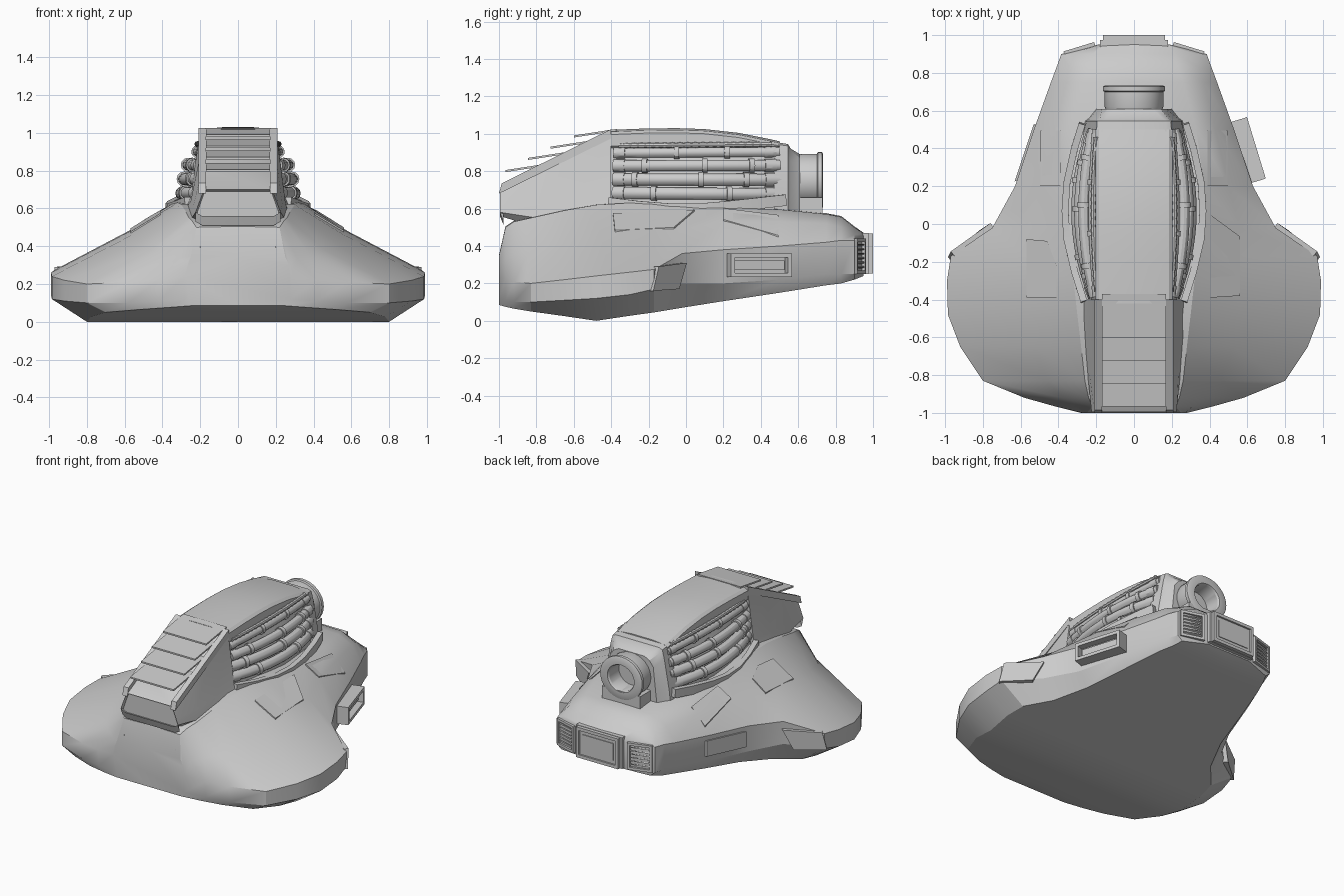
import bpy, bmesh, math
from mathutils import Vector, Matrix
from mathutils.bvhtree import BVHTree

if "Cube" in bpy.data.objects:
    bpy.data.objects.remove(bpy.data.objects["Cube"])


def finish(name, bm, angle=30):
    bmesh.ops.remove_doubles(bm, verts=bm.verts, dist=1e-5)
    bmesh.ops.recalc_face_normals(bm, faces=bm.faces)
    me = bpy.data.meshes.new(name)
    bm.to_mesh(me)
    bm.free()
    ob = bpy.data.objects.new(name, me)
    bpy.context.collection.objects.link(ob)
    bpy.ops.object.select_all(action='DESELECT')
    bpy.context.view_layer.objects.active = ob
    ob.select_set(True)
    bpy.ops.object.shade_smooth_by_angle(angle=math.radians(angle))
    return ob


def skin(name, rings, cap=True, loop=False, angle=30):
    """Skin a list of closed rings of 3D points."""
    bm = bmesh.new()
    vs = [[bm.verts.new(p) for p in r] for r in rings]
    n = len(vs[0])
    pairs = list(zip(vs, vs[1:])) + ([(vs[-1], vs[0])] if loop else [])
    for a, b in pairs:
        for i in range(n):
            j = (i + 1) % n
            bm.faces.new((a[i], a[j], b[j], b[i]))
    if cap and not loop:
        bm.faces.new(vs[0])
        bm.faces.new(vs[-1])
    return finish(name, bm, angle)


def section(y, half):
    """Mirror a half section (bottom to top, x > 0) into a ring."""
    return [(x, y, z) for x, z in half] + [(-x, y, z) for x, z in reversed(half)]


def slab(name, pts, vec):
    lo = [Vector(p) for p in pts]
    return skin(name, [lo, [p + Vector(vec) for p in lo]])


def sweep(name, pts, prof):
    """Sweep a profile (sideways, up) along a path."""
    pts = [Vector(p) for p in pts]
    rings = []
    for i, p in enumerate(pts):
        t = (pts[min(i + 1, len(pts) - 1)] - pts[max(i - 1, 0)]).normalized()
        side = t.cross(Vector((0, 0, 1))).normalized()
        up = side.cross(t)
        rings.append([p + side * a + up * b for a, b in prof])
    return skin(name, rings)


def circle(r, n=12):
    return [(r * math.cos(k * math.tau / n), r * math.sin(k * math.tau / n)) for k in range(n)]


def boxes(name, parts, loc, rotz=0, tilt=0):
    """Several boxes (centre, size) in one mesh; tilted ones for louvres."""
    bm = bmesh.new()
    for c, s in parts:
        m = Matrix.Translation(c) @ Matrix.Rotation(tilt, 4, 'X') @ Matrix.Diagonal((*s, 1))
        bmesh.ops.create_cube(bm, size=1, matrix=m)
    bm.transform(Matrix.Translation(loc) @ Matrix.Rotation(rotz, 4, 'Z'))
    return finish(name, bm)


def frame(w, h, d, b):
    return [((s * (w - b) / 2, 0, 0), (b, d, h)) for s in (1, -1)] + \
           [((0, 0, s * (h - b) / 2), (w - 2 * b, d, b)) for s in (1, -1)]


# Hull: y, bottom z, bottom x, side x, side low z, side high z, mid x/z, top x/z
stations = [
    (-1.00, .085, .25, .28, .12, .24, .27, .30, .25, .345),
    (-.965, .075, .38, .42, .11, .22, .31, .34, .22, .50),
    (-.92, .065, .52, .58, .10, .21, .38, .36, .24, .53),
    (-.83, .05, .70, .80, .10, .20, .46, .38, .26, .55),
    (-.65, .025, .78, .92, .11, .22, .52, .42, .28, .59),
    (-.48, .0, .80, .985, .12, .24, .56, .46, .30, .62),
    (-.30, .027, .81, .99, .14, .26, .58, .475, .32, .63),
    (-.17, .045, .79, .97, .17, .275, .58, .48, .34, .63),
    (-.02, .07, .66, .75, .20, .36, .56, .49, .36, .62),
    (.20, .105, .56, .63, .20, .38, .50, .53, .37, .605),
    (.50, .15, .48, .53, .22, .40, .43, .53, .33, .595),
    (.75, .19, .41, .44, .25, .42, .37, .52, .26, .57),
    (.83, .20, .38, .41, .25, .43, .34, .50, .23, .555),
    (.90, .22, .35, .385, .25, .43, .33, .46, .22, .50),
    (.95, .24, .17, .19, .26, .43, .18, .45, .16, .465)]
rings = [section(y, [(0.001, zb), (wb, zb), (w, lo), (w, hi), (xm, zm), (xt, zt), (0.001, zt + .005)])
         for y, zb, wb, w, lo, hi, xm, zm, xt, zt in stations]
hull = skin("hull", rings)
bm = bmesh.new()
bm.from_mesh(hull.data)
tree = BVHTree.FromBMesh(bm)
bm.free()


def surface_plate(name, poly, t=.009):
    """Thin plate laid on top of the hull."""
    pts = [tree.ray_cast(Vector((x, y, 2)), Vector((0, 0, -1)))[0] for x, y in poly]
    slab(name, [p - Vector((0, 0, .02)) for p in pts], (0, 0, .02 + t))


# Front cowl with sloping face
skin("front_cowl", [section(y, h) for y, h in [
    (-.975, [(.19, .51), (.225, .53), (.215, .58), (.18, .68), (.17, .69)]),
    (-.995, [(.19, .56), (.225, .58), (.21, .62), (.185, .685), (.17, .70)]),
    (-.80, [(.20, .50), (.245, .55), (.235, .62), (.195, .785), (.17, .80)]),
    (-.60, [(.22, .50), (.265, .57), (.25, .64), (.20, .885), (.17, .90)]),
    (-.40, [(.22, .50), (.28, .59), (.25, .66), (.205, .985), (.19, 1.01)])]])

# Central spine and its rear taper
skin("spine", [section(y, [(wb, .55), (wb, .64), (wm, .78), (.195, .925), (.205, .935),
                           (.205, zt - .025), (.185, zt - .01), (.08, zt)]) for y, wb, wm, zt in [
    (-.42, .22, .20, 1.02), (-.22, .27, .23, 1.028), (-.05, .29, .25, 1.03),
    (.10, .295, .255, 1.025), (.28, .27, .24, 1.005), (.43, .25, .22, .975), (.50, .23, .21, .96)]])
skin("rear_bulkhead", [section(y, h) for y, h in [
    (.47, [(.27, .57), (.27, .66), (.21, .88), (.20, .945), (.17, .957)]),
    (.545, [(.26, .57), (.25, .66), (.21, .88), (.195, .935), (.17, .945)]),
    (.56, [(.24, .57), (.23, .66), (.19, .85), (.18, .91), (.15, .92)]),
    (.61, [(.20, .57), (.19, .65), (.17, .83), (.14, .87), (.10, .89)])]])

# Sloping rails and slats on the cowl
for s in (1, -1):
    slab("slat_rail", [(s * .17, -1.0, .68), (s * .17, -.985, .735), (s * .17, -.40, 1.025), (s * .17, -.40, .975)],
         (s * .038, 0, 0))
for k, (y, z) in enumerate([(-.60, .98), (-.725, .92), (-.845, .86), (-.965, .795)]):
    slab("slat", [(-.17, y, z), (-.17, y, z + .011), (-.17, y + .23, z + .046), (-.17, y + .23, z + .035)],
         (.34, 0, 0))

# Rear exhaust ring on its pedestal
prof = [(.10, .60), (.148, .60), (.155, .62), (.155, .70), (.165, .705), (.165, .727), (.155, .732), (.105, .732), (.098, .72)]
skin("exhaust_ring", [[(r * math.cos(a), y, .75 + r * .92 * math.sin(a)) for r, y in prof]
                      for a in [k * math.tau / 32 for k in range(32)]], loop=True)
boxes("exhaust_pedestal", [((0, 0, 0), (.30, .17, .11))], (0, .645, .605))


def arc(xm, d, z, y0, y1, n, s):
    ys = [y0 + (y1 - y0) * i / n for i in range(n + 1)]
    return [(s * (xm - d * ((y - .07) / .45) ** 2), y, z + .02 * (.07 - y) * (.8 - z) * 3) for y in ys]


rows = [(.215, .025, .90, .026, (-.02, .28)), (.265, .06, .83, .030, (-.22, .10, .36)),
        (.285, .08, .755, .032, (-.29, .08, .30)), (.30, .09, .68, .032, (-.17, .23, .42))]
clamp_y = [(-.05, .22), (-.22, .10, .35), (-.27, .08, .32), (-.17, .23)]
for s in (1, -1):
    # Bundled pipes with clamps
    for (xm, d, z, r, ends), clamps in zip(rows, clamp_y):
        sweep("pipe", arc(xm, d, z, -.38, .50, 14, s), circle(r))
        for y in clamps:
            sweep("pipe_clamp", arc(xm, d, z, y - .014, y + .014, 2, s), circle(r + .008))
        for y in (-.355, .45):
            sweep("pipe_sleeve", arc(xm, d, z, y - .03, y + .03, 3, s), circle(r + .004))
    # Ribbed hose under the spine edge
    hose = arc(.215, .02, .945, -.36, .46, 40, s)
    skin("ribbed_hose", [[(p[0] + a * k, p[1], p[2] - .005 + b * k) for a, b in circle(.016, 8)]
                         for p, k in zip(hose, [1, .75] * 21)])
    # Curved ledge around the pipes
    ledge = [(.265, -.41, .645), (.315, -.25, .625), (.355, -.08, .612), (.365, .07, .612),
             (.355, .22, .625), (.315, .40, .645), (.275, .53, .66)]
    sweep("pipe_ledge", [(s * x, y, z) for x, y, z in ledge],
          [(-.018, -.045), (.018, -.045), (.018, .015), (-.018, .015)])
    # Nose corner wedge
    slab("nose_wedge", [(s * .19, -.94, .345), (s * .29, -.955, .345), (s * .20, -.99, .385)], (0, 0, .015))
    # Raised plates on the hull shoulders
    surface_plate("rear_shoulder_plate", [(s * .39, .20), (s * .495, .20), (s * .495, .495), (s * .39, .495)])
    # Side flap between lobe and waist
    slab("side_flap", [(s * .965, -.20, .16), (s * .80, -.06, .17), (s * .74, -.02, .31), (s * .95, -.17, .29)],
         (s * .02, .025, 0))
    # Angled rear vents
    rot = -s * math.radians(17)
    loc = (s * .288, .924, .345)
    boxes("rear_vent_frame", frame(.17, .19, .03, .018) + [((0, -.012, 0), (.16, .01, .18))], loc, rot)
    boxes("rear_vent_louvres", [((0, .002, -.06 + .024 * k), (.13, .018, .007)) for k in range(6)],
          loc, rot, .4)
surface_plate("right_lobe_plate", [(.405, -.39), (.56, -.38), (.56, -.065), (.41, .045)])
surface_plate("left_lobe_plate", [(-.57, -.39), (-.41, -.39), (-.41, -.22), (-.46, -.09), (-.57, -.08)])

# Rear hatch
boxes("rear_hatch_base", [((0, 0, 0), (.36, .05, .22))], (0, .95, .36))
boxes("rear_hatch_frame", frame(.33, .215, .035, .022), (0, .982, .36))
boxes("rear_hatch_panel", [((0, 0, 0), (.29, .03, .18)), ((0, .012, 0), (.24, .016, .12))], (0, .972, .36))

# Right side intake box, and flush plate on the left
boxes("side_intake", frame(.34, .125, .09, .022) + [((0, -.025, 0), (.32, .04, .11))],
      (.605, .39, .297), math.radians(-73))
boxes("side_intake_vane", [((0, 0, 0), (.28, .012, .05))], (.61, .392, .297), math.radians(-73))
slab("left_side_plate", [(-.62, .23, .24), (-.52, .53, .26), (-.52, .53, .37), (-.62, .23, .35)], (-.012, -.004, 0))
